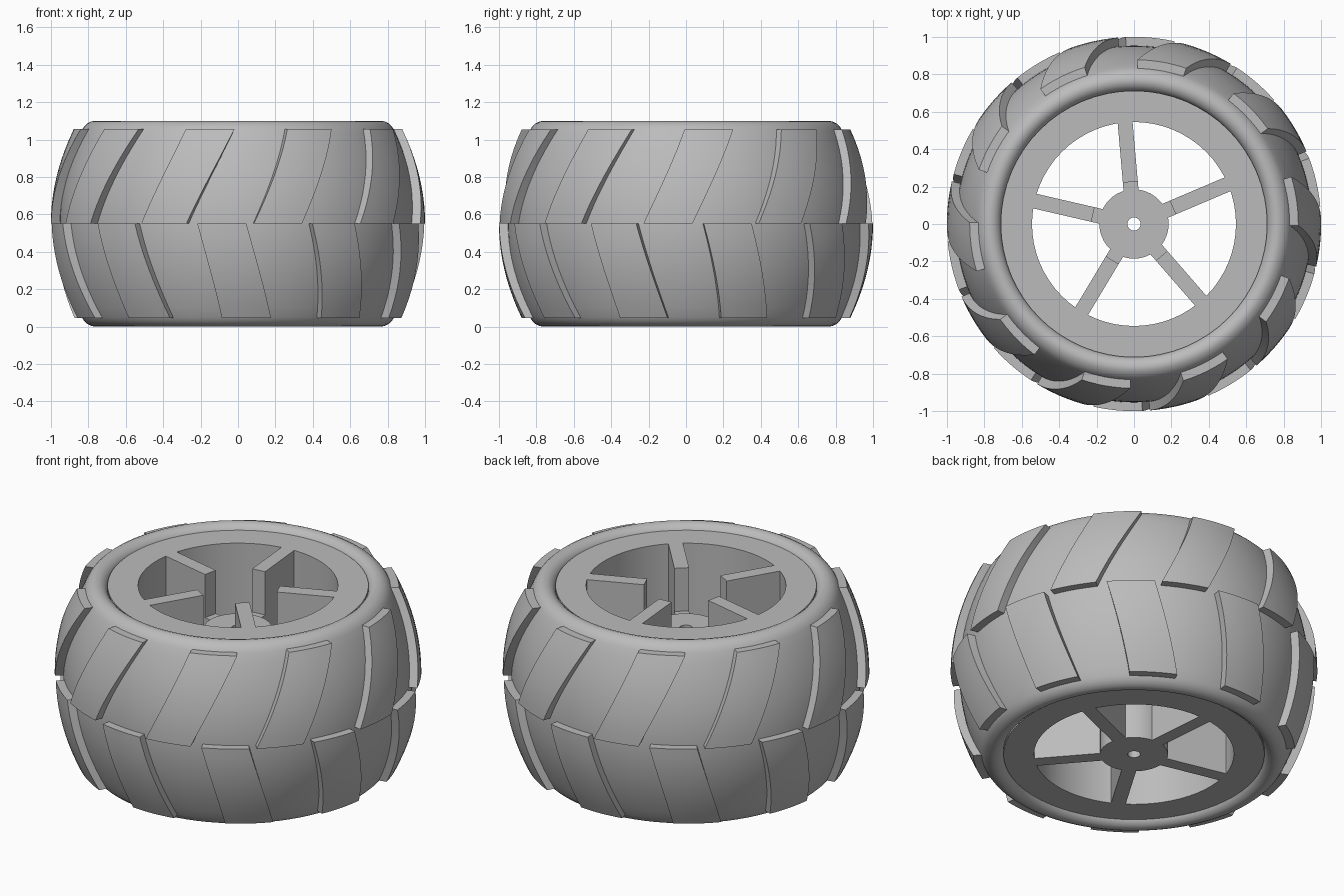
import bpy
import bmesh
import math
from mathutils import Matrix

cube = bpy.data.objects.get("Cube")
if cube:
    bpy.data.objects.remove(cube, do_unlink=True)

MID = 0.55          # height of the tread seam
HALF = 0.55         # half the tyre width
TREAD_HALF = 0.505  # height of one tread row

grey = bpy.data.materials.new("grey")
grey.use_nodes = True
grey.diffuse_color = (0.5, 0.5, 0.5, 1)
grey.node_tree.nodes["Principled BSDF"].inputs["Base Color"].default_value = (0.5, 0.5, 0.5, 1)


def finish(bm, name):
    """Turn a bmesh into a smooth shaded object with sharp edges kept."""
    bmesh.ops.recalc_face_normals(bm, faces=bm.faces)
    mesh = bpy.data.meshes.new(name)
    bm.to_mesh(mesh)
    bm.free()
    mesh.materials.append(grey)
    obj = bpy.data.objects.new(name, mesh)
    bpy.context.collection.objects.link(obj)
    bpy.ops.object.select_all(action="DESELECT")
    obj.select_set(True)
    bpy.context.view_layer.objects.active = obj
    bpy.ops.object.shade_smooth_by_angle(angle=math.radians(35))
    return obj


def lathe(name, profile, steps):
    """Revolve a closed (radius, z) loop around the axle."""
    bm = bmesh.new()
    rings = []
    for i in range(steps):
        a = 2 * math.pi * i / steps
        rings.append([bm.verts.new((r * math.cos(a), r * math.sin(a), z)) for r, z in profile])
    n = len(profile)
    for i in range(steps):
        here, after = rings[i], rings[(i + 1) % steps]
        for j in range(n):
            k = (j + 1) % n
            bm.faces.new((here[j], after[j], after[k], here[k]))
    return finish(bm, name)


def tyre_radius(dz):
    return 0.953 - 0.118 * (dz / 0.5) ** 2


# Tyre: barrel tread surface with rounded beads at both sides
shoulder = [(0.71, 0.5), (0.715, 0.515), (0.725, 0.53), (0.742, 0.543), (0.765, HALF),
            (0.785, 0.546), (0.805, 0.536), (0.822, 0.52)]
barrel = [(tyre_radius(i / 20), i / 20) for i in range(-10, 11)]
outline = [(r, -d) for r, d in shoulder] + barrel + [(r, d) for r, d in reversed(shoulder)]
lathe("tyre", [(r, MID + d) for r, d in outline], 128)

# Rim barrel and hub
FACE_LOW, FACE_HIGH, HUB_TOP = 0.03, 1.07, 0.815
lathe("rim", [(0.545, FACE_LOW), (0.712, FACE_LOW), (0.712, FACE_HIGH), (0.545, FACE_HIGH)], 64)
lathe("hub", [(0.035, FACE_LOW), (0.185, FACE_LOW), (0.185, HUB_TOP), (0.035, HUB_TOP)], 48)

# Spokes: side profile extruded to thickness, with a step down at the hub
SPOKE_WIDTH = 0.08
side = [(0.17, FACE_LOW), (0.555, FACE_LOW), (0.555, FACE_HIGH),
        (0.225, FACE_HIGH), (0.225, HUB_TOP - 0.005), (0.17, HUB_TOP - 0.005)]
for n in range(5):
    bm = bmesh.new()
    face = bm.faces.new([bm.verts.new((r, -SPOKE_WIDTH / 2, z)) for r, z in side])
    grown = bmesh.ops.extrude_face_region(bm, geom=[face])["geom"]
    moved = [v for v in grown if isinstance(v, bmesh.types.BMVert)]
    bmesh.ops.translate(bm, verts=moved, vec=(0, SPOKE_WIDTH, 0))
    turn = Matrix.Rotation(math.radians(95 + 72 * n), 4, "Z")
    bmesh.ops.transform(bm, matrix=turn, verts=bm.verts)
    finish(bm, f"spoke_{n + 1}")


def tread(name, direction, start, sweep):
    """One curved slanted block running from the seam to the shoulder."""
    bm = bmesh.new()
    bmesh.ops.create_grid(bm, x_segments=6, y_segments=10, size=1)
    grown = bmesh.ops.extrude_face_region(bm, geom=bm.faces[:])["geom"]
    inner = {v for v in grown if isinstance(v, bmesh.types.BMVert)}
    for v in bm.verts:
        u, t = v.co.x, (v.co.y + 1) / 2
        outer = 1 - 0.122 * t * t
        a = math.radians(start + sweep * t) + u * 0.132 / outer
        r = tyre_radius(TREAD_HALF * t) - 0.01 if v in inner else outer
        v.co = (r * math.sin(a), -r * math.cos(a), MID + direction * TREAD_HALF * t)
    return finish(bm, name)


# Two rows of ten treads, offset from each other
for n in range(10):
    tread(f"upper_tread_{n + 1}", 1, 12.4 + 36 * n, 13.7)
    tread(f"lower_tread_{n + 1}", -1, -5 + 36 * n, 8)
